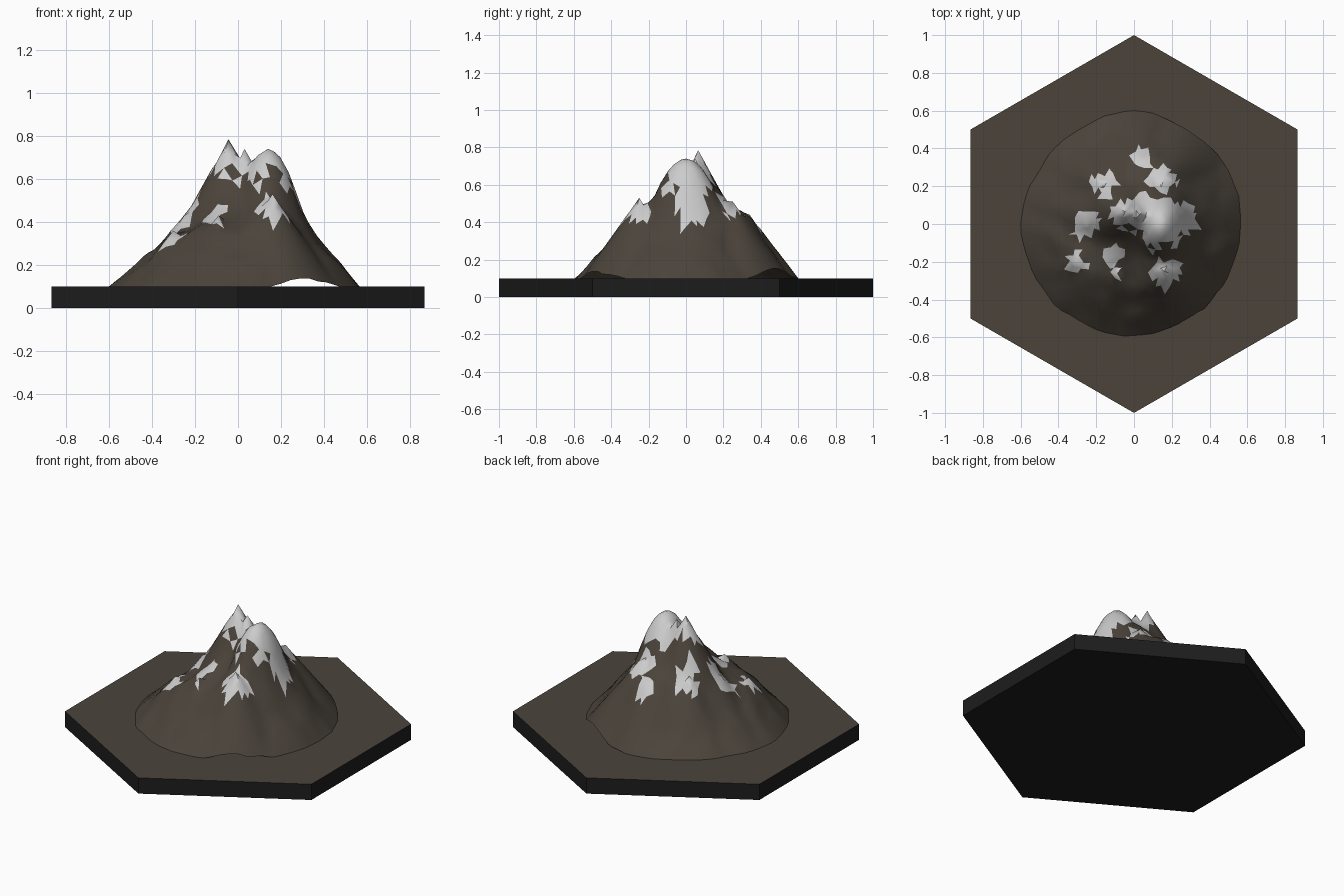
import bpy, bmesh, math, random
from mathutils import Vector, noise
from mathutils.geometry import delaunay_2d_cdt

if "Cube" in bpy.data.objects:
    bpy.data.objects.remove(bpy.data.objects["Cube"])

random.seed(4)


def material(name, rgb):
    m = bpy.data.materials.new(name)
    m.diffuse_color = (*rgb, 1)
    m.use_nodes = True
    m.node_tree.nodes["Principled BSDF"].inputs["Base Color"].default_value = m.diffuse_color
    return m


ROCK = material("rock", (0.07, 0.057, 0.044))
DARK = material("dark_edge", (0.012, 0.012, 0.012))
SNOW = material("snow", (0.8, 0.8, 0.8))


def make_object(name, bm, mats):
    me = bpy.data.meshes.new(name)
    bm.to_mesh(me)
    bm.free()
    for m in mats:
        me.materials.append(m)
    ob = bpy.data.objects.new(name, me)
    bpy.context.collection.objects.link(ob)
    return ob


# Hexagonal base: brown top, dark sides and underside
bm = bmesh.new()
ring = [(math.sin(i * math.pi / 3), math.cos(i * math.pi / 3)) for i in range(6)]
low = [bm.verts.new((x, y, 0)) for x, y in ring]
top = [bm.verts.new((x, y, 0.1)) for x, y in ring]
bm.faces.new(low).material_index = 1
bm.faces.new(top[::-1])
for i in range(6):
    j = (i + 1) % 6
    bm.faces.new((low[j], low[i], top[i], top[j])).material_index = 1
bmesh.ops.recalc_face_normals(bm, faces=bm.faces)
make_object("hex_base", bm, [ROCK, DARK])

# Slope profiles every 30 degrees: heights at RADII, then the foot radius
RADII = (0.15, 0.25, 0.35, 0.45)
SLOPES = [
    (.71, .57, .35, .24, .565), (.64, .50, .36, .22, .575),
    (.62, .50, .45, .28, .57), (.60, .47, .43, .27, .60),
    (.58, .46, .33, .22, .58), (.57, .43, .32, .22, .58),
    (.50, .42, .30, .22, .60), (.45, .36, .33, .24, .59),
    (.48, .40, .35, .25, .59), (.46, .40, .35, .24, .59),
    (.50, .50, .44, .29, .58), (.62, .46, .36, .24, .57)]
# Sharp peaks: x, y, height, steepness
PEAKS = [(-.045, .065, .785, 1.8), (.03, .05, .74, 1.6), (.16, -.25, .53, 1.4),
         (.16, .25, .51, 1.3), (-.17, .21, .49, 1.4), (.03, .34, .44, 1.3),
         (-.25, 0, .43, 1.4), (-.09, -.26, .43, 1.2), (-.3, -.2, .36, 1.2)]


def profile(angle):
    t = (angle / (2 * math.pi) * 12) % 12
    i = int(t)
    f = t - i
    f = f * f * (3 - 2 * f)
    return [a + (b - a) * f for a, b in zip(SLOPES[i % 12], SLOPES[(i + 1) % 12])]


def foot(angle):
    wob = noise.noise(Vector((math.cos(angle) * 5, math.sin(angle) * 5, 3)))
    return profile(angle)[4] + 0.015 * wob


def height(x, y):
    angle, r = math.atan2(y, x), math.hypot(x, y)
    p = profile(angle)
    rs = (0, *RADII, foot(angle))
    zs = (0.62, *p[:4], 0.1)
    z = 0.1
    for a, b, za, zb in zip(rs, rs[1:], zs, zs[1:]):
        if a <= r <= b:
            z = za + (zb - za) * (r - a) / (b - a)
    fade = min(1, max(0, (rs[-1] - r) * 10))
    z += 0.025 * fade * noise.noise(Vector((x * 9, y * 9, 1)))
    for px, py, pz, s in PEAKS:
        z = max(z, pz - s * math.hypot(x - px, y - py))
    # broad rounded summit
    return max(z, 0.74 - 12 * (x - .14) ** 2 - 7 * y * y, 0.1)


# Snow patches seen from above: x, y, radius
PATCHES = [(.13, .01, .13), (.25, .02, .085), (-.03, .06, .085), (.06, .1, .07),
           (.17, -.26, .075), (.04, .35, .055), (.15, .24, .07), (-.16, .22, .07),
           (-.25, -.01, .07), (-.31, -.21, .06), (-.11, -.16, .055), (-.09, -.26, .03)]


def snowy(c):
    k = random.uniform(0.75, 1.25)
    return any(math.hypot(c.x - x, c.y - y) < r * k for x, y, r in PATCHES)


# Mountain: scattered points triangulated inside the foot outline
N, STEP = 72, 0.038
pts = []
for i in range(N):
    a = 2 * math.pi * i / N
    pts.append(Vector((foot(a) * math.cos(a), foot(a) * math.sin(a))))
fixed = [Vector(p[:2]) for p in PEAKS] + [Vector((.14, 0))]
pts += fixed
for row in range(-19, 20):
    for col in range(-17, 18):
        q = Vector(((col + 0.5 * (row % 2)) * STEP, row * STEP * 0.866))
        q += Vector((random.uniform(-.3, .3), random.uniform(-.3, .3))) * STEP
        inside = q.length < foot(math.atan2(q.y, q.x)) - 0.02
        if inside and all((q - f).length > 0.02 for f in fixed):
            pts.append(q)
co, _, tris, *_ = delaunay_2d_cdt(pts, [], [list(range(N))], 1, 1e-5)
bm = bmesh.new()
vs = [bm.verts.new((p.x, p.y, height(p.x, p.y))) for p in co]
for t in tris:
    f = bm.faces.new([vs[i] for i in t])
    if snowy(f.calc_center_median()):
        f.material_index = 1
bm.normal_update()
for f in bm.faces:
    if f.normal.z < 0:
        f.normal_flip()
mountain = make_object("mountain", bm, [ROCK, SNOW])
bpy.context.view_layer.objects.active = mountain
mountain.select_set(True)
bpy.ops.object.shade_smooth_by_angle(angle=math.radians(60))
